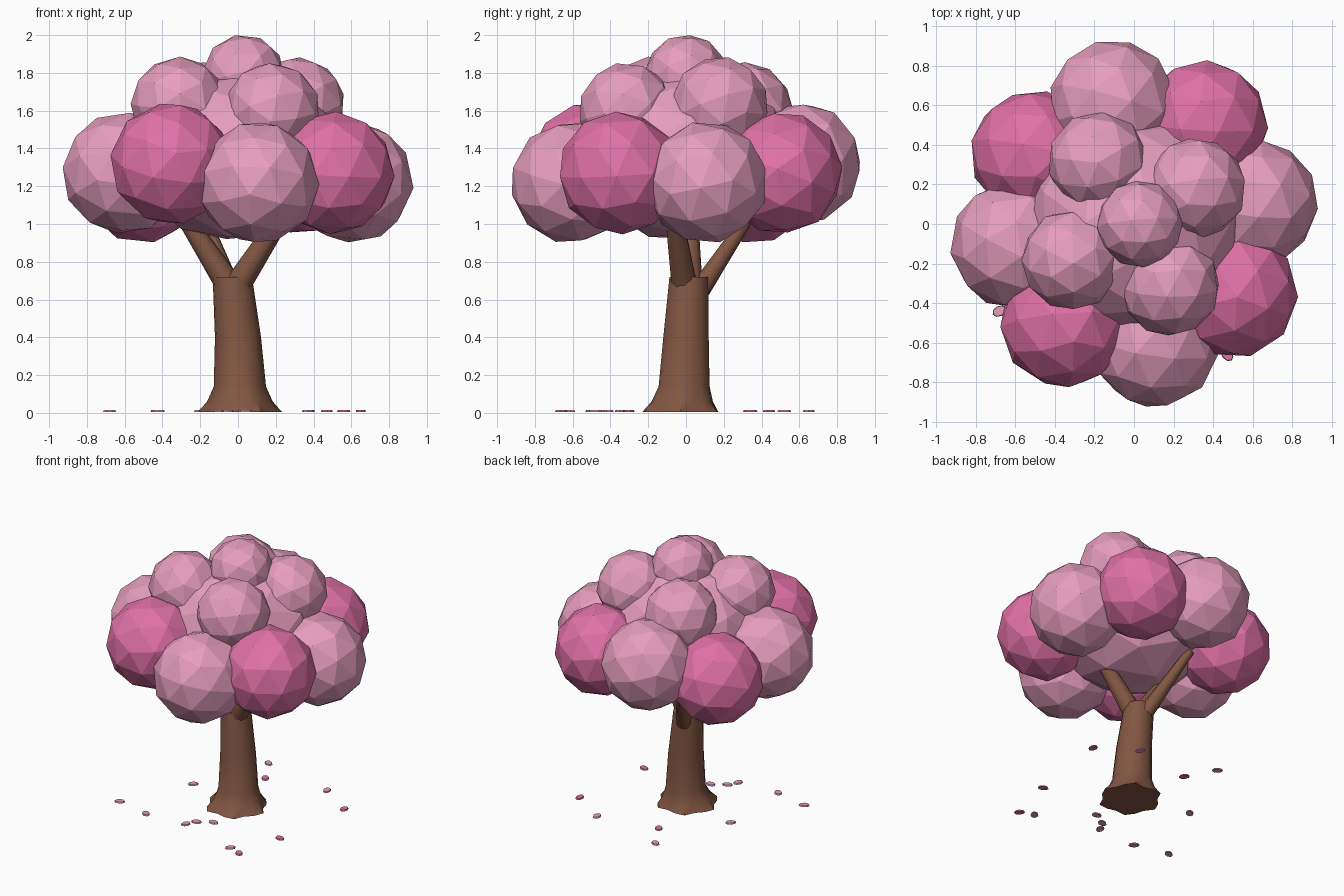
import bpy, bmesh, math, random
from mathutils import Vector, Euler

random.seed(7)
cube = bpy.data.objects.get("Cube")
if cube:
    bpy.data.objects.remove(cube)


def material(name, rgb):
    m = bpy.data.materials.new(name)
    m.use_nodes = True
    m.diffuse_color = (*rgb, 1)
    m.node_tree.nodes["Principled BSDF"].inputs["Base Color"].default_value = (*rgb, 1)
    return m


PALE = material("pale_pink", (0.79, 0.34, 0.51))
DEEP = material("deep_pink", (0.75, 0.165, 0.385))
BARK = material("brown_bark", (0.223, 0.093, 0.054))


def add_object(name, bm, mat, smooth=False):
    bmesh.ops.recalc_face_normals(bm, faces=bm.faces)
    mesh = bpy.data.meshes.new(name)
    bm.to_mesh(mesh)
    bm.free()
    mesh.materials.append(mat)
    obj = bpy.data.objects.new(name, mesh)
    bpy.context.collection.objects.link(obj)
    if smooth:
        bpy.ops.object.select_all(action="DESELECT")
        obj.select_set(True)
        bpy.context.view_layer.objects.active = obj
        bpy.ops.object.shade_smooth_by_angle(angle=math.radians(40))
    return obj


def blob(name, centre, radius, mat, squash=1.0):
    """Faceted foliage clump, randomly turned."""
    bm = bmesh.new()
    bmesh.ops.create_icosphere(bm, subdivisions=2, radius=radius)
    turn = Euler([random.uniform(0, math.tau) for _ in range(3)]).to_matrix()
    for v in bm.verts:
        v.co = turn @ v.co
        v.co.z *= squash
        v.co += Vector(centre)
    return add_object(name, bm, mat)


def loft(name, rings, sides, mat, axis=Vector((0, 0, 1)), lobes=None):
    """Capped tube through (centre, radius) rings square to an axis."""
    bm = bmesh.new()
    turn = Vector((0, 0, 1)).rotation_difference(axis)
    loops = []
    for i, (centre, radius) in enumerate(rings):
        loop = []
        for k in range(sides):
            a = math.tau * k / sides
            r = radius * (1 + (lobes[i] * math.cos(6 * a + 0.5) if lobes else 0))
            loop.append(bm.verts.new(Vector(centre) + turn @ Vector((r * math.cos(a), r * math.sin(a), 0))))
        loops.append(loop)
    for low, high in zip(loops, loops[1:]):
        for k in range(sides):
            n = (k + 1) % sides
            bm.faces.new((low[k], low[n], high[n], high[k]))
    bm.faces.new(loops[0][::-1])
    bm.faces.new(loops[-1])
    return add_object(name, bm, mat, smooth=True)


def polar(radius, degrees, z):
    a = math.radians(degrees)
    return (radius * math.cos(a), radius * math.sin(a), z)


# Leaning trunk with flared, lobed root
loft("trunk", [((0.01, -0.03, 0.005), 0.205), ((0.01, -0.02, 0.06), 0.165),
               ((0.01, -0.01, 0.14), 0.137), ((0.0, 0.0, 0.4), 0.122),
               ((-0.03, 0.015, 0.72), 0.104)],
     18, BARK, lobes=[0.1, 0.06, 0.01, 0, 0])

# Three tapering branches
branches = [((0.0, -0.01, 0.68), (0.26, -0.07, 1.08), 0.07, 0.045),
            ((-0.05, 0.02, 0.68), (-0.29, 0.02, 1.05), 0.07, 0.045),
            ((-0.04, 0.08, 0.66), (-0.2, 0.36, 1.08), 0.055, 0.03)]
for i, (start, end, r0, r1) in enumerate(branches):
    loft(f"branch_{i + 1}", [(start, r0), (end, r1)], 10, BARK,
         axis=(Vector(end) - Vector(start)).normalized())

# Canopy: core, lower ring, upper ring and crown
blob("canopy_core", (0, 0, 1.36), 0.56, PALE, squash=0.82)
for k in range(8):
    blob(f"lower_foliage_{k + 1}", polar(0.615, 10 + 45 * k, 1.22 + 0.05 * (k % 3)), 0.326,
         DEEP if k % 2 else PALE)
for k in range(4):
    blob(f"upper_foliage_{k + 1}", polar(0.36, 30 + 90 * k, 1.6 if k % 2 else 1.63), 0.257, PALE)
blob("crown_foliage", (0.03, 0, 1.785), 0.22, PALE)

# Fallen petals scattered on the ground
petals = [(-0.2, 0.65), (-0.08, 0.44), (-0.43, 0.08), (0.38, 0.52), (0.65, 0.34),
          (0.56, -0.3), (0.47, -0.66), (0.37, -0.62), (0.04, -0.35), (-0.06, -0.41),
          (-0.1, -0.48), (-0.42, -0.5), (-0.68, -0.44)]
for i, (x, y) in enumerate(petals):
    bm = bmesh.new()
    bmesh.ops.create_cone(bm, cap_ends=True, segments=8, radius1=0.038, radius2=0.034, depth=0.01)
    turn = Euler((0, 0, random.uniform(0, math.pi))).to_matrix()
    for v in bm.verts:
        v.co.y *= 0.7
        v.co = turn @ v.co + Vector((x, y, 0.01))
    add_object(f"petal_{i + 1}", bm, DEEP if i in (1, 4, 5, 6) else PALE)
